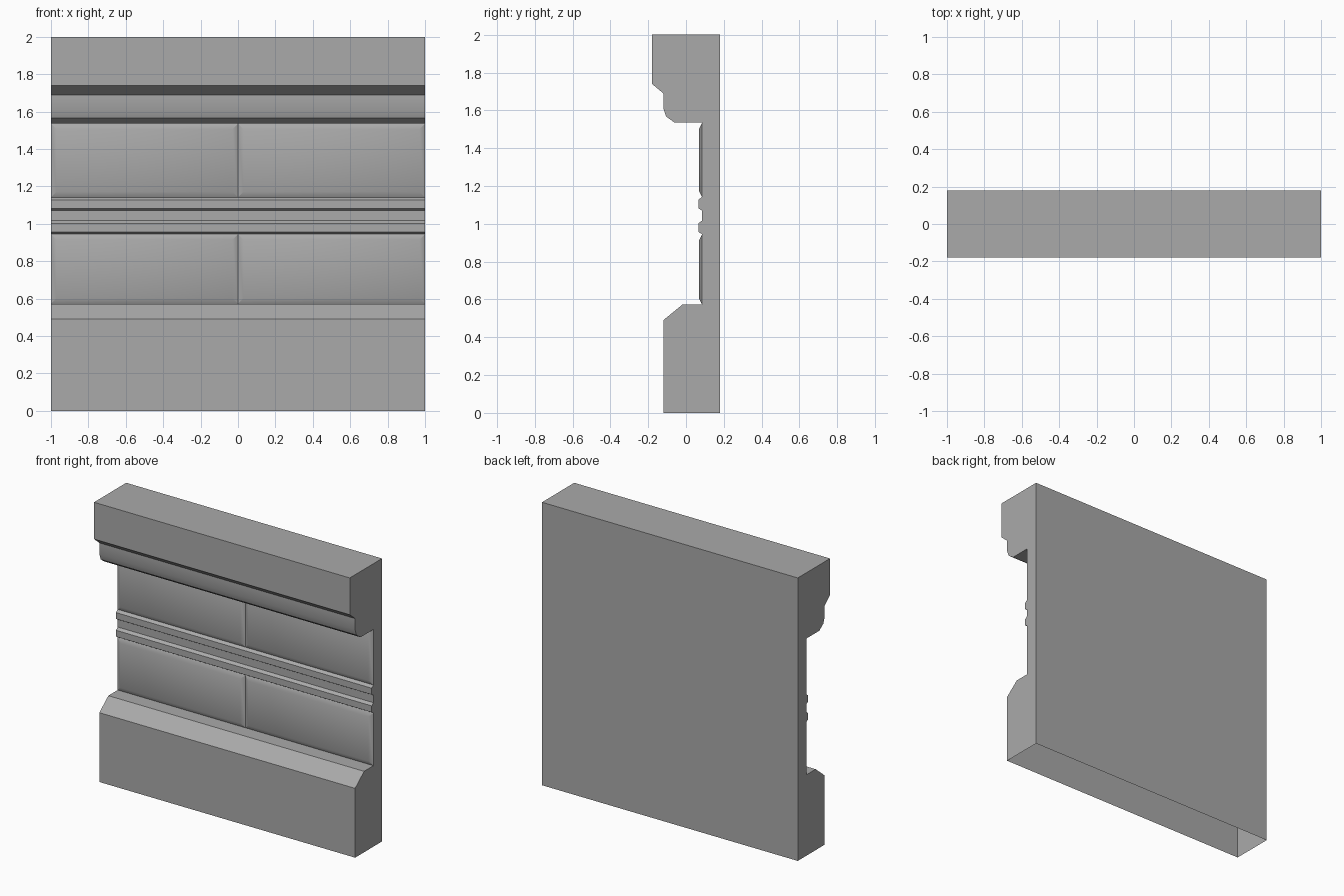
import bpy, bmesh, math

default = bpy.data.objects.get("Cube")
if default:
    bpy.data.objects.remove(default, do_unlink=True)

grey = bpy.data.materials.new("plain_grey")
grey.use_nodes = True
colour = (0.4, 0.4, 0.4, 1)
grey.diffuse_color = colour
grey.node_tree.nodes["Principled BSDF"].inputs["Base Color"].default_value = colour

WALL_Y, BACK_Y = 0.085, 0.18


def finish(name, bm):
    mesh = bpy.data.meshes.new(name)
    bm.to_mesh(mesh)
    bm.free()
    mesh.materials.append(grey)
    obj = bpy.data.objects.new(name, mesh)
    bpy.context.collection.objects.link(obj)
    bpy.ops.object.select_all(action="DESELECT")
    obj.select_set(True)
    bpy.context.view_layer.objects.active = obj
    bpy.ops.object.shade_smooth_by_angle(angle=math.radians(30))
    return obj


# Wall body: side profile swept along x, with an open underside
def rail(top):
    return [(WALL_Y, top), (0.065, top - 0.015), (0.065, top - 0.06), (WALL_Y, top - 0.072)]


cornice = [(-0.18, 2), (-0.18, 1.74), (-0.12, 1.69), (-0.12, 1.61),
           (-0.105, 1.567), (-0.06, 1.535), (WALL_Y, 1.535)]
plinth = [(WALL_Y, 0.572), (-0.02, 0.572), (-0.12, 0.49), (-0.12, 0)]
profile = [(BACK_Y, 0), (BACK_Y, 2)] + cornice + rail(1.142) + rail(1.017) + plinth

bm = bmesh.new()
cap = bm.faces.new([bm.verts.new((-1, y, z)) for y, z in profile])
swept = bmesh.ops.extrude_face_region(bm, geom=[cap], use_keep_orig=True)["geom"]
bmesh.ops.translate(bm, verts=[v for v in swept if isinstance(v, bmesh.types.BMVert)], vec=(2, 0, 0))
bmesh.ops.recalc_face_normals(bm, faces=bm.faces)
underside = [f for f in bm.faces if all(v.co.z < 0.001 for v in f.verts)]
bmesh.ops.delete(bm, geom=underside, context="FACES_ONLY")
finish("wall_body", bm)


# Raised panels with bevelled borders
def panel(name, x0, x1, z0, z1, border=0.03, raised_y=0.07):
    bm = bmesh.new()
    rings = []
    for inset, y in ((0, WALL_Y), (border, raised_y)):
        corners = [(x0 + inset, z0 + inset), (x1 - inset, z0 + inset),
                   (x1 - inset, z1 - inset), (x0 + inset, z1 - inset)]
        rings.append([bm.verts.new((x, y, z)) for x, z in corners])
    outer, inner = rings
    bm.faces.new(inner)
    for i in range(4):
        j = (i + 1) % 4
        bm.faces.new((outer[i], outer[j], inner[j], inner[i]))
    finish(name, bm)


for level, z0, z1 in (("upper", 1.142, 1.535), ("lower", 0.572, 0.945)):
    for side, x0 in (("right", -1), ("left", 0)):
        panel(f"{level}_{side}_panel", x0, x0 + 1, z0, z1)
